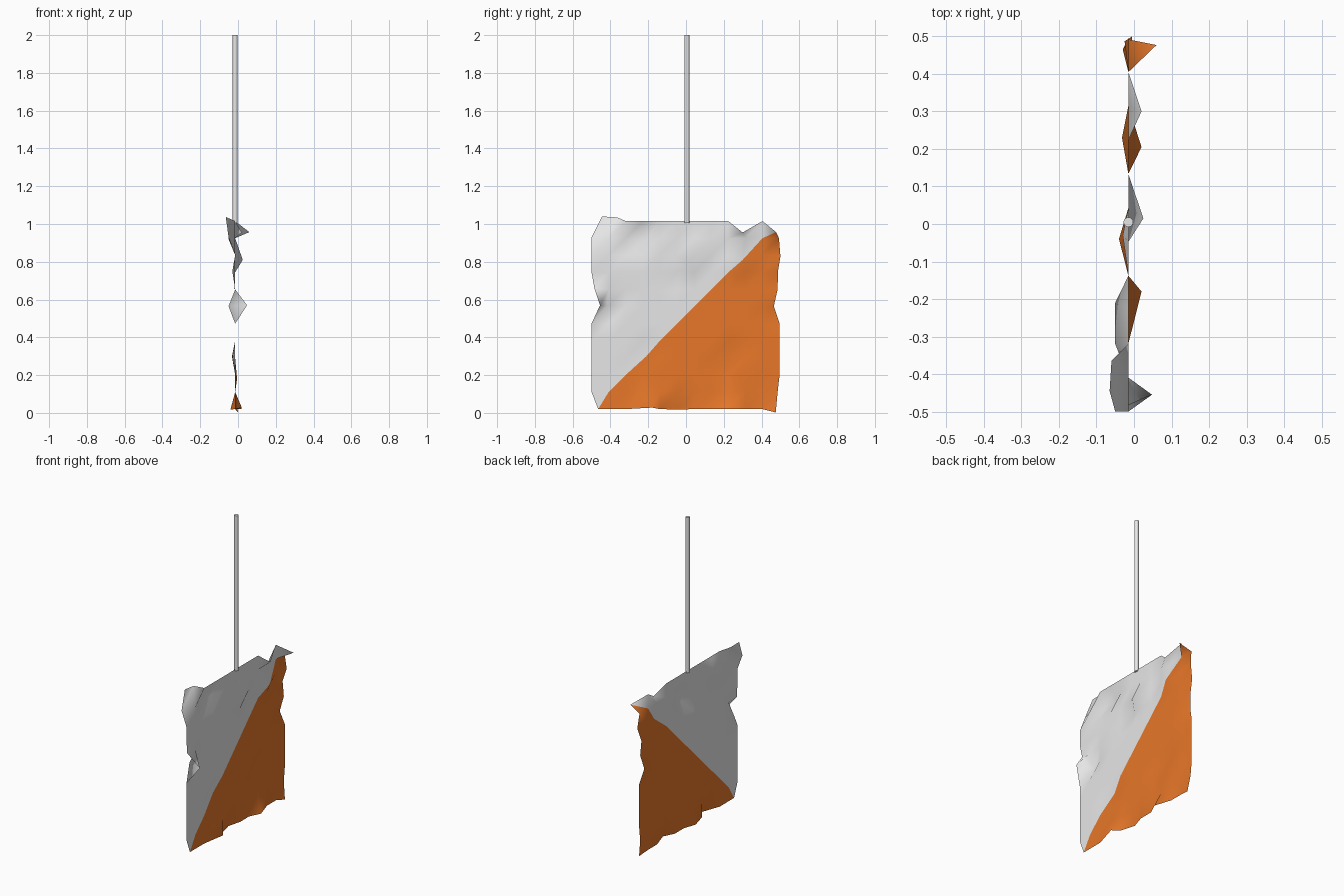
import bpy, bmesh

if "Cube" in bpy.data.objects:
    bpy.data.objects.remove(bpy.data.objects["Cube"])

def material(name, rgb):
    m = bpy.data.materials.new(name)
    m.diffuse_color = (*rgb, 1)
    m.use_nodes = True
    m.node_tree.nodes["Principled BSDF"].inputs["Base Color"].default_value = m.diffuse_color
    return m

white = material("white", (0.8, 0.8, 0.8))
orange = material("orange", (0.8, 0.185, 0.022))

# Crumpled flag: 11 x 11 grid in the YZ plane, some points pulled out of it
N, X0, Y0, Z0, STEP = 11, -0.015, -0.5, 0.02, 0.0905
pulled = {  # (column, row): (x, y, z)
    (0, 11): (-0.065, -0.445, 1.04), (1, 11): (-0.06, -0.365, 1.035),
    (0, 10): (-0.05, -0.5, 0.93), (2, 10): (-0.05, -0.32, 0.925),
    (3, 10): (-0.05, -0.21, 0.92),
    (0, 7): (-0.02, -0.485, 0.66), (0, 6): (0.048, -0.455, 0.57),
    (1, 6): (-0.05, -0.42, 0.565), (0, 0): (-0.015, -0.465, 0.02),
    (9, 11): (0.02, 0.30, 0.955), (11, 11): (0.06, 0.477, 0.957),
    (11, 10): (-0.015, 0.492, 0.925), (11, 9): (-0.005, 0.50, 0.83),
    (11, 7): (-0.015, 0.485, 0.655), (11, 6): (-0.03, 0.465, 0.565),
    (11, 8): (-0.025, 0.487, 0.75), (11, 1): (-0.015, 0.485, 0.11),
    (11, 0): (0.0, 0.475, 0.002), (3, 0): (0.02, -0.18, 0.028),
    (5, 0): (-0.04, -0.04, 0.018), (8, 0): (0.02, 0.205, 0.02),
    (6, 9): (0.025, 0.015, 0.81), (5, 8): (-0.03, -0.03, 0.75),
    (8, 3): (-0.032, 0.23, 0.30), (9, 2): (-0.005, 0.29, 0.18),
    (3, 3): (-0.03, -0.21, 0.30), (9, 9): (0.015, 0.30, 0.81),
}
bm = bmesh.new()
grid = {}
for i in range(N + 1):
    for j in range(N + 1):
        p = pulled.get((i, j), (X0, Y0 + i * STEP, Z0 + j * STEP))
        grid[i, j] = bm.verts.new(p)
for i in range(N):
    for j in range(N):
        a, b = grid[i, j], grid[i + 1, j]
        c, d = grid[i + 1, j + 1], grid[i, j + 1]
        # the colours meet along the rising diagonal
        low, high = bm.faces.new((a, b, c)), bm.faces.new((a, c, d))
        low.material_index = int(i >= j)
        high.material_index = int(i > j)
        low.smooth = high.smooth = True
mesh = bpy.data.meshes.new("flag")
bm.to_mesh(mesh)
bm.free()
mesh.materials.append(white)
mesh.materials.append(orange)
flag = bpy.data.objects.new("flag", mesh)
bpy.context.collection.objects.link(flag)

# Hanging rod above the flag
bpy.ops.mesh.primitive_cylinder_add(vertices=16, radius=0.013, depth=0.995,
                                    location=(X0, 0.005, 1.5025))
rod = bpy.context.object
rod.name = "hanging_rod"
rod.data.materials.append(white)
bpy.ops.object.shade_smooth_by_angle()
